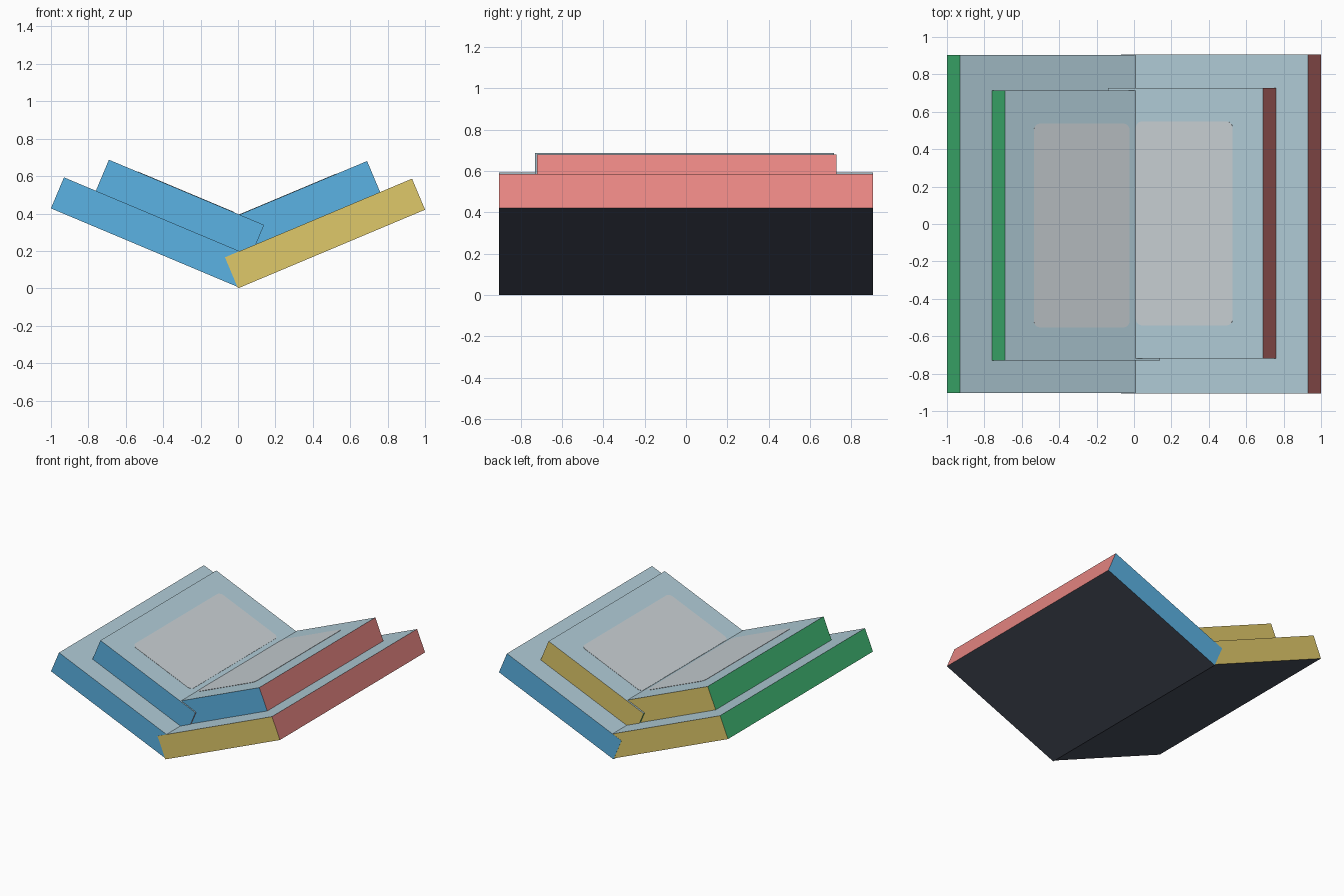
import bpy, bmesh, math
from mathutils import Matrix, Vector

if "Cube" in bpy.data.objects:
    bpy.data.objects.remove(bpy.data.objects["Cube"])

ANGLE = math.radians(22.8)
THICK = 0.18


def srgb(r, g, b):
    return [((c / 255 + 0.055) / 1.055) ** 2.4 for c in (r, g, b)] + [1]


MATS = {}
for name, rgb in {
    "pale_blue": (176, 203, 214), "charcoal": (70, 76, 90), "red": (230, 133, 130),
    "green": (69, 197, 125), "blue": (91, 178, 227), "gold": (223, 200, 106),
    "light_grey": (200, 207, 211),
}.items():
    MATS[name] = bpy.data.materials.new(name)
    MATS[name].diffuse_color = srgb(*rgb)


def wing_matrix(side, lift):
    """Local x runs outward along the wing, local z is the wing's upward normal."""
    c, s = math.cos(ANGLE), math.sin(ANGLE)
    m = Matrix(((c, 0, -s, 0), (0, 1, 0, 0), (s, 0, c, lift), (0, 0, 0, 1)))
    return Matrix.Diagonal((side, 1, 1, 1)) @ m


def block(name, side, lift, u, y, v, colours, radius=0):
    """Box on a tilted wing; colours: top, bottom, outer, inner, front, back."""
    bm = bmesh.new()
    bmesh.ops.create_cube(bm, size=1)
    for vert in bm.verts:
        vert.co = Vector([(r[0] + r[1]) / 2 + k * (r[1] - r[0])
                          for k, r in zip(vert.co, (u, y, v))])
    if radius:
        edges = [e for e in bm.edges
                 if abs(e.verts[0].co.z - e.verts[1].co.z) > 0.001]
        bmesh.ops.bevel(bm, geom=edges, offset=radius, segments=5,
                        profile=0.5, affect='EDGES')
    names = list(dict.fromkeys(colours))
    bm.normal_update()
    dirs = [Vector(d) for d in ((0, 0, 1), (0, 0, -1), (1, 0, 0),
                                (-1, 0, 0), (0, -1, 0), (0, 1, 0))]
    for f in bm.faces:
        best = max(range(6), key=lambda i: f.normal.dot(dirs[i]))
        f.material_index = names.index(colours[best])
    bm.transform(wing_matrix(side, lift))
    bmesh.ops.recalc_face_normals(bm, faces=bm.faces)
    mesh = bpy.data.meshes.new(name)
    bm.to_mesh(mesh)
    bm.free()
    for n in names:
        mesh.materials.append(MATS[n])
    bpy.context.collection.objects.link(bpy.data.objects.new(name, mesh))


LEFT, RIGHT = 0.007, 0.0
left_ends, right_ends = ("green", "red"), ("red", "green")

# Lower covers
block("left_cover", -1, LEFT, (0, 1.085), (-0.904, 0.904), (0, THICK),
      ("pale_blue", "charcoal", *left_ends, "blue", "gold"))
block("right_cover", 1, RIGHT, (0, 1.085), (-0.905, 0.905), (0, THICK),
      ("pale_blue", "charcoal", *right_ends, "gold", "blue"))

# Page blocks resting on the covers
block("left_pages", -1, LEFT, (0, 0.9), (-0.73, 0.715), (THICK, 2 * THICK),
      ("pale_blue", "charcoal", *left_ends, "blue", "gold"))
block("right_pages", 1, RIGHT, (0, 0.9), (-0.72, 0.728), (THICK, 2 * THICK),
      ("pale_blue", "charcoal", *right_ends, "blue", "gold"))

# Thin rounded panels printed on the pages
top = (2 * THICK - 0.002, 2 * THICK + 0.002)
block("left_panel", -1, LEFT, (0.178, 0.732), (-0.553, 0.537), top,
      ("light_grey",) * 6, 0.035)
block("right_panel", 1, RIGHT, (0.162, 0.724), (-0.542, 0.548), top,
      ("light_grey",) * 6, 0.035)

for m in bpy.data.materials:
    if m.users and not m.is_grease_pencil:
        m.use_nodes = True
        m.node_tree.nodes["Principled BSDF"].inputs["Base Color"].default_value = m.diffuse_color
